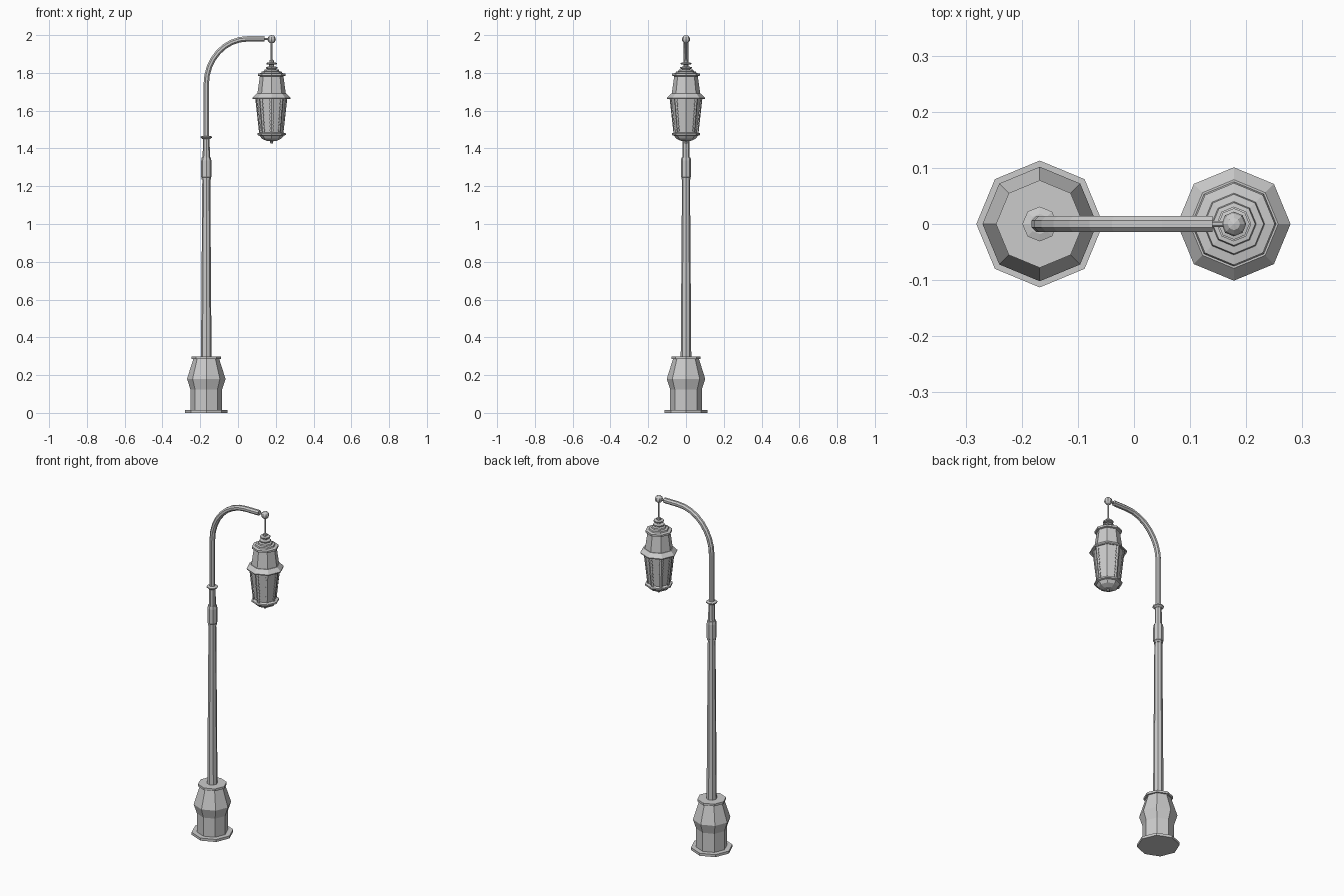
import bpy, bmesh, math
from mathutils import Vector

if "Cube" in bpy.data.objects:
    bpy.data.objects.remove(bpy.data.objects["Cube"])

PX, LX = -0.168, 0.178      # pole axis and lantern axis


def add_mesh(name, bm):
    bmesh.ops.recalc_face_normals(bm, faces=bm.faces)
    me = bpy.data.meshes.new(name)
    bm.to_mesh(me)
    bm.free()
    ob = bpy.data.objects.new(name, me)
    bpy.context.collection.objects.link(ob)
    return ob


def skin(name, rings):
    """Join rings of points into a capped tube."""
    bm = bmesh.new()
    vs = [[bm.verts.new(p) for p in r] for r in rings]
    n = len(vs[0])
    for a, b in zip(vs, vs[1:]):
        for i in range(n):
            j = (i + 1) % n
            bm.faces.new((a[i], a[j], b[j], b[i]))
    bm.faces.new(vs[0])
    bm.faces.new(vs[-1])
    return add_mesh(name, bm)


def lathe(name, x, profile, n=8):
    """Faceted turning of (radius, z) pairs about a vertical axis."""
    return skin(name, [[(x + r * math.cos(math.tau * i / n),
                         r * math.sin(math.tau * i / n), z) for i in range(n)]
                       for r, z in profile])


def tube(name, path, r, n=8):
    """Tube along (x, z) points in the plane y = 0."""
    pts = [Vector((x, 0, z)) for x, z in path]
    rings = []
    for k, p in enumerate(pts):
        t = (pts[min(k + 1, len(pts) - 1)] - pts[max(k - 1, 0)]).normalized()
        side = Vector((0, 1, 0))
        up = t.cross(side)
        rings.append([p + r * (math.cos(a) * side + math.sin(a) * up)
                      for a in (math.tau * (i + 0.5) / n for i in range(n))])
    return skin(name, rings)


# Pedestal
lathe("base_flange", PX, [(0.113, 0), (0.113, 0.015)])
lathe("pedestal", PX, [(0.084, 0.015), (0.084, 0.125), (0.102, 0.18), (0.068, 0.287)])
lathe("pedestal_cap", PX, [(0.078, 0.285), (0.078, 0.298)])

# Pole with sleeve and collar
lathe("pole", PX, [(0.028, 0.296), (0.021, 1.25)])
lathe("pole_sleeve", PX, [(0.024, 1.235), (0.024, 1.247), (0.027, 1.25), (0.027, 1.335),
                          (0.024, 1.352)])
lathe("upper_pole", PX, [(0.019, 1.34), (0.018, 1.46)])
lathe("pole_collar", PX, [(0.02, 1.45), (0.031, 1.458), (0.031, 1.463), (0.018, 1.467)])

# Curved arm
path = [(PX, 1.46)]
for k in range(9):
    a = math.pi / 2 * k / 8
    path.append((0.05 - 0.218 * math.cos(a), 1.74 + 0.24 * math.sin(a)))
path.append((0.14, 1.98))
tube("arm", path, 0.0155)
tube("arm_pin", [(0.138, 1.979), (0.162, 1.979)], 0.006)

# Ball and hanging rod
bm = bmesh.new()
bmesh.ops.create_uvsphere(bm, u_segments=8, v_segments=6, radius=0.022)
ball = add_mesh("arm_ball", bm)
ball.location = (LX, 0, 1.978)
lathe("hanging_rod", LX, [(0.005, 1.85), (0.005, 1.965)])

# Lantern finial and roof
lathe("finial", LX, [(0.022, 1.80), (0.022, 1.82), (0.031, 1.824), (0.031, 1.831), (0.013, 1.834),
                     (0.013, 1.843), (0.028, 1.846), (0.028, 1.853), (0.012, 1.856),
                     (0.012, 1.866), (0.006, 1.87)])
lathe("roof_cap", LX, [(0.062, 1.782), (0.073, 1.785), (0.073, 1.796), (0.055, 1.799),
                       (0.053, 1.807), (0.040, 1.809), (0.038, 1.817), (0.022, 1.819)])
lathe("lantern_hood", LX, [(0.076, 1.685), (0.062, 1.786)])
lathe("hood_brim", LX, [(0.080, 1.672), (0.100, 1.662), (0.101, 1.668), (0.079, 1.69)])

# Glass body with scalloped strips beside every corner
R0, Z0, R1, Z1 = 0.062, 1.478, 0.084, 1.676
lathe("glass", LX, [(R0 - 0.005, Z0), (R1 - 0.005, Z1)])
bm = bmesh.new()
STEPS = 20
for i in range(8):
    for s in (-1, 1):
        a = math.tau * i / 8
        b = a + s * math.tau / 8
        prev = None
        for k in range(STEPS + 1):
            t = k / STEPS
            r, z = R0 + (R1 - R0) * t, Z0 + (Z1 - Z0) * t
            w = 0.13 if k % 2 else 0.22
            p = Vector((LX + r * math.cos(a), r * math.sin(a), z))
            q = Vector((LX + r * math.cos(b), r * math.sin(b), z))
            cur = (bm.verts.new(p), bm.verts.new(p.lerp(q, w)))
            if prev:
                bm.faces.new((prev[0], prev[1], cur[1], cur[0]))
            prev = cur
bmesh.ops.remove_doubles(bm, verts=bm.verts, dist=1e-5)
frame = add_mesh("scalloped_frame", bm)
solid = frame.modifiers.new("thickness", "SOLIDIFY")
solid.thickness = 0.004
solid.offset = -1

# Lantern bottom
lathe("bottom_rim", LX, [(0.066, 1.468), (0.075, 1.471), (0.075, 1.48), (0.064, 1.484)])
lathe("bottom_bowl", LX, [(0.007, 1.427), (0.008, 1.438), (0.026, 1.44), (0.052, 1.452),
                          (0.068, 1.473)])
